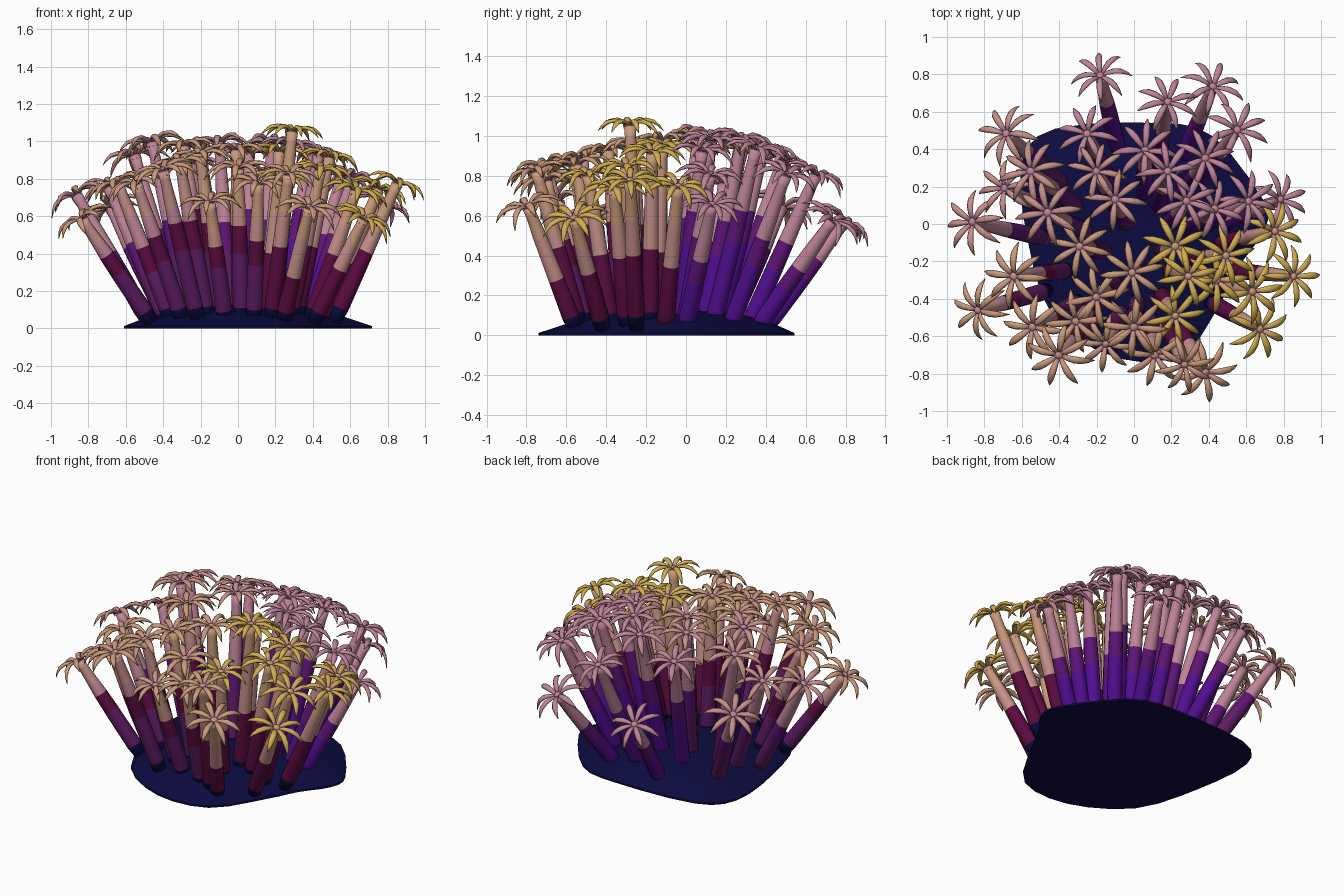
import bpy, bmesh, math, random
from mathutils import Vector, Matrix

cube = bpy.data.objects.get("Cube")
if cube:
    bpy.data.objects.remove(cube, do_unlink=True)
random.seed(4)


def material(name, srgb):
    linear = [((c / 255 + 0.055) / 1.055) ** 2.4 for c in srgb] + [1.0]
    mat = bpy.data.materials.new(name)
    mat.use_nodes = True
    mat.diffuse_color = linear
    mat.node_tree.nodes["Principled BSDF"].inputs["Base Color"].default_value = linear
    return mat


PALETTE = {
    "navy": (12, 11, 64), "violet": (82, 14, 146), "purple": (94, 20, 118),
    "plum": (94, 28, 100), "maroon": (92, 12, 64), "mauve": (190, 132, 152),
    "dusky pink": (198, 144, 138), "tan": (202, 154, 124), "ochre": (180, 140, 84),
    "yellow": (210, 173, 80),
}
MATERIALS = [material(name, rgb) for name, rgb in PALETTE.items()]
SLOT = {name: i for i, name in enumerate(PALETTE)}


def loft(bm, rings, colours):
    """Skin a list of point rings; colours has one entry per span."""
    loops = [[bm.verts.new(p) for p in ring] for ring in rings]
    count = len(loops[0])
    for lower, upper, colour in zip(loops, loops[1:], colours):
        for i in range(count):
            j = (i + 1) % count
            face = bm.faces.new((lower[i], lower[j], upper[j], upper[i]))
            face.material_index = SLOT[colour]
    for loop, colour in ((loops[0], colours[0]), (loops[-1], colours[-1])):
        bm.faces.new(loop).material_index = SLOT[colour]


def finish_mesh(bm, name):
    bmesh.ops.recalc_face_normals(bm, faces=bm.faces)
    mesh = bpy.data.meshes.new(name)
    bm.to_mesh(mesh)
    bm.free()
    for mat in MATERIALS:
        mesh.materials.append(mat)
    mesh.shade_smooth()
    return mesh


def add_object(name, mesh):
    obj = bpy.data.objects.new(name, mesh)
    bpy.context.collection.objects.link(obj)
    return obj


def ellipse(centre, side, up, width, height, count):
    steps = [math.tau * i / count for i in range(count)]
    return [centre + side * width * math.cos(a) + up * height * math.sin(a) for a in steps]


def smooth_loop(points, steps):
    """Closed Catmull-Rom curve through the points."""
    result, n = [], len(points)
    for i in range(n):
        a, b, c, d = (Vector(points[(i + k) % n]) for k in (-1, 0, 1, 2))
        for s in range(steps):
            t = s / steps
            result.append(0.5 * (2 * b + (c - a) * t + (2 * a - 5 * b + 4 * c - d) * t * t
                                 + (3 * b - a - 3 * c + d) * t ** 3))
    return result


# Rock base: low mound over an irregular outline
outline = smooth_loop([(.7, -.03), (.69, .13), (.42, .47), (.13, .54), (-.42, .51), (-.6, .33),
                       (-.57, -.08), (-.43, -.5), (-.08, -.72), (.27, -.69), (.48, -.39),
                       (.58, -.2)], 3)
mound = [(1, 0), (1, .012), (.8, .06), (.55, .1), (.3, .12), (.05, .125)]
bm = bmesh.new()
loft(bm, [[Vector((p.x * s, p.y * s, z)) for p in outline] for s, z in mound],
     ["navy"] * (len(mound) - 1))
base = add_object("rock_base", finish_mesh(bm, "rock_base"))
for face in base.data.polygons:
    face.use_smooth = abs(face.normal.z) < .999 and face.normal.z > .1


# Crown of eight arching tentacles, one shared mesh per colour
TENTACLE = [(.008, .0, .009), (.045, .024, .015), (.085, .034, .019),
            (.125, .029, .018), (.155, .01, .011), (.178, -.014, .002)]


def crown_mesh(colour, inner, tip):
    bm = bmesh.new()
    for k in range(8):
        turn = Matrix.Rotation(math.tau * k / 8 + random.uniform(-.09, .09), 3, 'Z')
        droop = random.uniform(-.3, 1.5)
        path = [(r, z - droop * r * r, w) for r, z, w in TENTACLE]
        rings = []
        for i, (r, z, w) in enumerate(path):
            before, after = path[max(i - 1, 0)], path[min(i + 1, len(path) - 1)]
            along = Vector((after[0] - before[0], 0, after[1] - before[1])).normalized()
            side = Vector((0, 1, 0))
            ring = ellipse(Vector((r, 0, z)), side, along.cross(side), w, w * .6, 6)
            rings.append([turn @ p for p in ring])
        loft(bm, rings, [inner] + [colour] * 3 + [tip])
    # Small mouth in the middle
    x_axis, y_axis = Vector((1, 0, 0)), Vector((0, 1, 0))
    loft(bm, [ellipse(Vector((0, 0, z)), x_axis, y_axis, r, r, 8)
              for z, r in ((-.02, .03), (.01, .026), (.022, .01))], [inner] * 2)
    return finish_mesh(bm, colour + "_crown")


CROWNS = {c: crown_mesh(c, inner, tip) for c, inner, tip in
          (("mauve", "mauve", "dusky pink"), ("dusky pink", "mauve", "ochre"),
           ("tan", "dusky pink", "ochre"), ("yellow", "tan", "yellow"))}

# Centre of each crown
HEADS = [
    (-.18, .79, .56), (.42, .73, .57), (.18, .65, .8), (.55, .5, .8), (-.68, .48, .64),
    (-.25, .48, .87), (.38, .35, .93), (.06, .39, .93), (.18, .28, .98), (-.55, .28, .92),
    (-.2, .28, .97), (-.1, .13, .99), (-.46, .06, .99), (-.69, .19, .75), (-.86, .01, .71),
    (.28, .12, .97), (.78, .13, .65), (.61, .12, .8), (.43, .08, .92), (.75, -.04, .74),
    (.22, -.12, .94), (.49, -.17, .91), (.29, -.28, 1.05), (.85, -.28, .77), (.63, -.36, .73),
    (-.01, -.26, .95), (-.29, -.12, .97), (-.64, -.28, .77), (-.83, -.46, .58),
    (-.2, -.39, .92), (-.31, -.52, .88), (-.54, -.55, .77), (-.4, -.7, .84),
    (-.15, -.64, .67), (.0, -.55, .85), (.22, -.49, .8), (.11, -.7, .77), (.27, -.75, .82),
    (.67, -.56, .58), (.38, -.79, .64), (.44, -.3, .84),
]


def region_colours(x, y):
    """Lower, middle, upper and neck stalk, crown colour, and start of the upper part."""
    if y > 0 and x + y > .1:
        return "violet", "purple", "mauve", "mauve", "mauve", .6
    if y < 0 and x > .2 and y > -.6:
        return "maroon", "maroon", "dusky pink", "tan", "yellow", .46
    if y < 0 and x > .2:
        return "maroon", "maroon", "dusky pink", "tan", "tan", .46
    if y < 0 and x > -.25:
        return "plum", "maroon", "dusky pink", "tan", "tan", .58
    if y < 0:
        return "plum", "maroon", "mauve", "dusky pink", "tan", .6
    return "plum", "purple", "mauve", "mauve", "dusky pink", .6


# Polyps: one stalk and one crown each
for number, (x, y, z) in enumerate(HEADS, 1):
    head = Vector((x, y, z))
    root = Vector((x * .58 + .02, y * .6 - .08, .035))
    axis = (head - root).normalized()
    side = axis.orthogonal().normalized()
    up = axis.cross(side)
    low, middle, high, neck, crown, start = region_colours(x, y)
    start += random.uniform(-.07, .07)
    foot = "navy" if y < -.1 else low
    stations = [(0, .038), (.1, .046), (start - .18, .044), (start, .041), (.76, .036),
                (.94, .029), (1, .032)]
    bm = bmesh.new()
    loft(bm, [ellipse(root.lerp(head, t), side, up, r, r, 12) for t, r in stations],
         [foot, low, middle, high, neck, neck])
    add_object(f"stalk_{number}", finish_mesh(bm, "stalk"))

    flower = add_object(f"tentacle_crown_{number}", CROWNS[crown])
    flower.matrix_world = (Matrix.Translation(head) @ axis.to_track_quat('Z', 'Y').to_matrix().to_4x4()
                           @ Matrix.Rotation(random.uniform(0, math.tau), 4, 'Z')
                           @ Matrix.Scale(random.uniform(.93, 1.04), 4))
